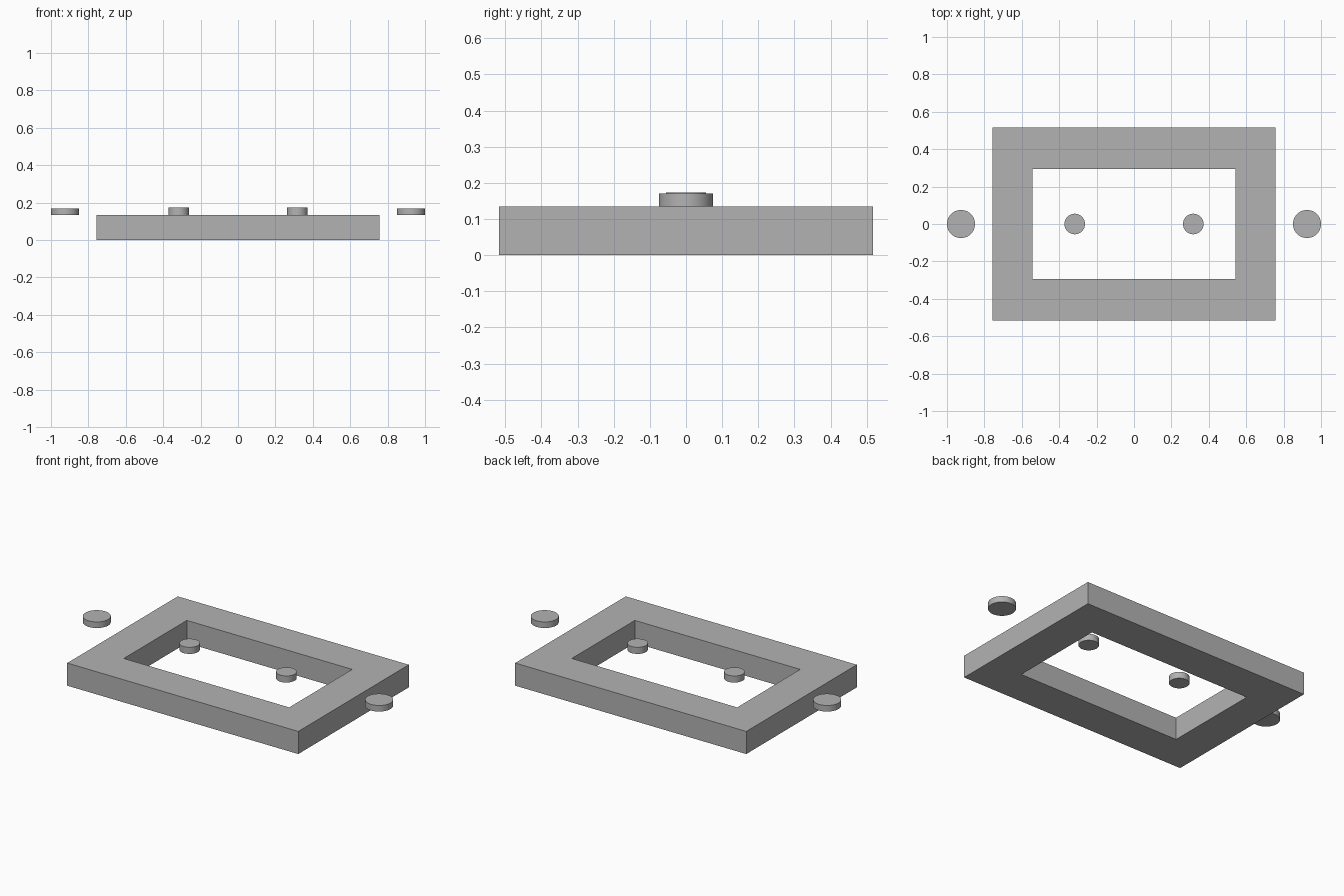
import bpy
import bmesh

cube = bpy.data.objects.get("Cube")
if cube:
    bpy.data.objects.remove(cube, do_unlink=True)

# Single grey material
grey = bpy.data.materials.new("light_grey")
grey.use_nodes = True
colour = (0.45, 0.45, 0.45, 1)
grey.diffuse_color = colour
grey.node_tree.nodes["Principled BSDF"].inputs["Base Color"].default_value = colour

FRAME_TOP = 0.134


def add_object(name, bm):
    bmesh.ops.recalc_face_normals(bm, faces=bm.faces)
    mesh = bpy.data.meshes.new(name)
    bm.to_mesh(mesh)
    bm.free()
    mesh.materials.append(grey)
    obj = bpy.data.objects.new(name, mesh)
    bpy.context.collection.objects.link(obj)
    return obj


def rectangle(bm, half_x, half_y):
    signs = ((-1, -1), (1, -1), (1, 1), (-1, 1))
    return [bm.verts.new((sx * half_x, sy * half_y, 0)) for sx, sy in signs]


# Rectangular frame: mitred ring extruded upward
bm = bmesh.new()
outer = rectangle(bm, 0.757, 0.517)
inner = rectangle(bm, 0.542, 0.295)
for i in range(4):
    j = (i + 1) % 4
    bm.faces.new((outer[i], outer[j], inner[j], inner[i]))
ring = bmesh.ops.extrude_face_region(bm, geom=bm.faces[:], use_keep_orig=True)
top = [v for v in ring["geom"] if isinstance(v, bmesh.types.BMVert)]
bmesh.ops.translate(bm, verts=top, vec=(0, 0, FRAME_TOP))
add_object("frame", bm)


# Round buttons floating level with the frame top
def add_button(name, x, radius, height):
    bm = bmesh.new()
    bmesh.ops.create_cone(bm, cap_ends=True, segments=48, radius1=radius,
                          radius2=radius, depth=height)
    obj = add_object(name, bm)
    obj.location = (x, 0, FRAME_TOP + height / 2)
    bpy.ops.object.select_all(action="DESELECT")
    obj.select_set(True)
    bpy.context.view_layer.objects.active = obj
    bpy.ops.object.shade_smooth_by_angle()


for side, sign in (("left", 1), ("right", -1)):
    add_button(side + "_outer_button", sign * 0.925, 0.075, 0.036)
    add_button(side + "_inner_button", sign * 0.317, 0.055, 0.039)
